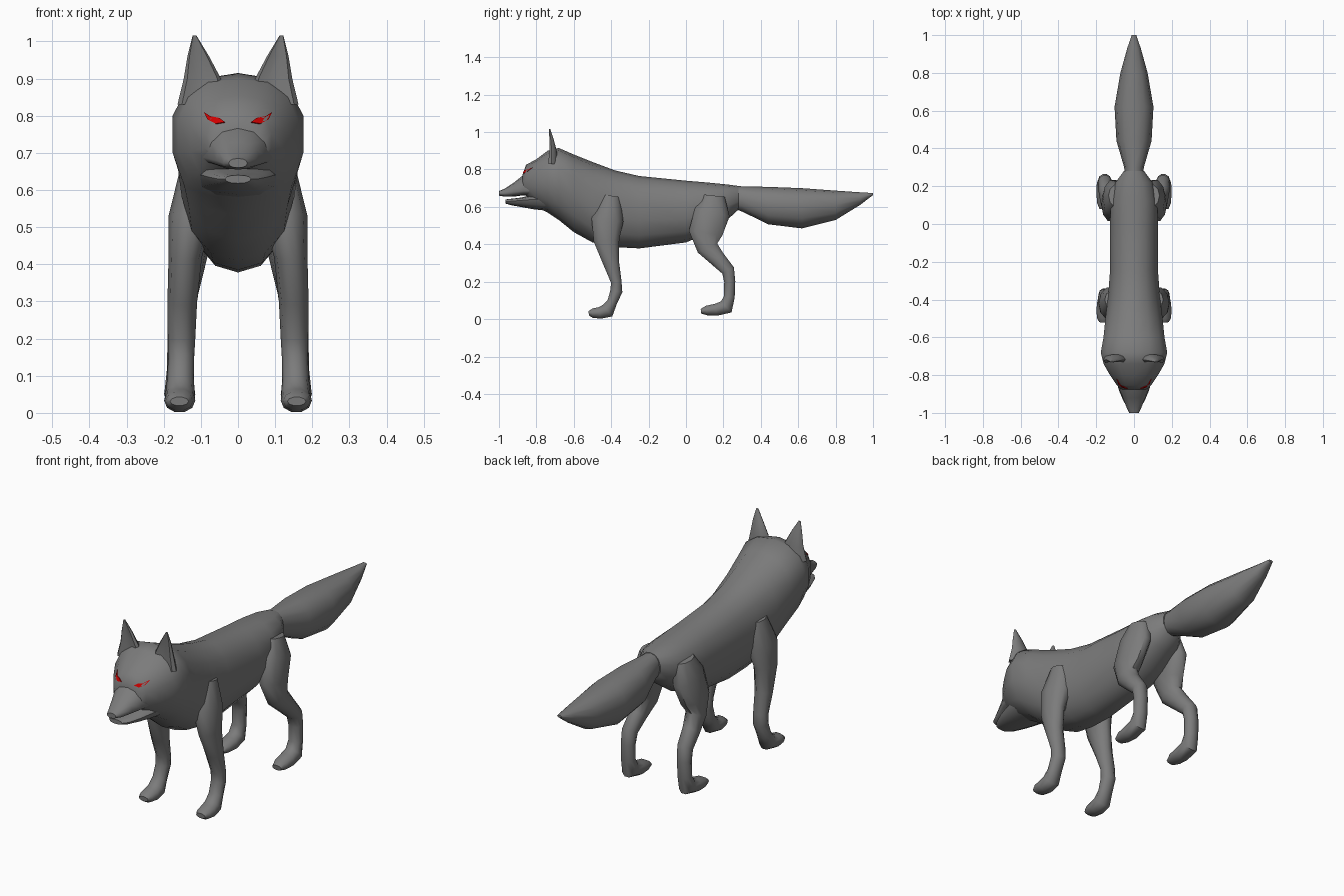
import bpy
import bmesh
from math import sin, cos, pi, radians, copysign
from mathutils import Vector
from mathutils.bvhtree import BVHTree

default_cube = bpy.data.objects.get("Cube")
if default_cube:
    bpy.data.objects.remove(default_cube, do_unlink=True)


def make_material(name, colour):
    material = bpy.data.materials.new(name)
    material.use_nodes = True
    material.diffuse_color = colour
    shader = next(n for n in material.node_tree.nodes if n.type == 'BSDF_PRINCIPLED')
    shader.inputs["Base Color"].default_value = colour
    return material


fur = make_material("grey fur", (.2, .2, .2, 1))
eye_red = make_material("red eye", (.64, 0, 0, 1))


def finish(name, bm, material, angle=50):
    """Turn a bmesh into a smooth-shaded object with sharp creases."""
    bmesh.ops.recalc_face_normals(bm, faces=bm.faces)
    mesh = bpy.data.meshes.new(name)
    bm.to_mesh(mesh)
    bm.free()
    mesh.materials.append(material)
    mesh.polygons.foreach_set("use_smooth", [True] * len(mesh.polygons))
    mesh.set_sharp_from_angle(angle=radians(angle))
    obj = bpy.data.objects.new(name, mesh)
    bpy.context.scene.collection.objects.link(obj)
    return obj


def loft(name, rings, angle=50):
    """Skin a series of closed rings and cap both ends."""
    bm = bmesh.new()
    loops = [[bm.verts.new(p) for p in ring] for ring in rings]
    count = len(loops[0])
    for a, b in zip(loops, loops[1:]):
        for i in range(count):
            j = (i + 1) % count
            bm.faces.new((a[i], a[j], b[j], b[i]))
    bm.faces.new(loops[0])
    bm.faces.new(loops[-1])
    return finish(name, bm, fur, angle)


def power(value, exponent):
    return copysign(abs(value) ** exponent, value)


def body_ring(y, top, middle, bottom, width, sides=14, square=.9):
    """Egg-shaped upright section: widest at the middle height."""
    ring = []
    for i in range(sides):
        a = 2 * pi * i / sides
        reach = top - middle if cos(a) > 0 else middle - bottom
        ring.append(Vector((width * power(sin(a), square), y,
                            middle + reach * power(cos(a), square))))
    return ring


def limb_rings(path, side, sides=10):
    """Oval sections square to a path that bends in the side plane."""
    centres = [Vector((side * x, y, z)) for y, z, r, x, w in path]
    rings = []
    for i, (y, z, radius, x, width) in enumerate(path):
        before = centres[max(i - 1, 0)]
        after = centres[min(i + 1, len(path) - 1)]
        across = Vector((0, before.z - after.z, after.y - before.y)).normalized()
        rings.append([centres[i] + Vector((width * cos(2 * pi * k / sides), 0, 0))
                      + across * radius * sin(2 * pi * k / sides)
                      for k in range(sides)])
    return rings


# Head, neck and trunk: y, top, middle, bottom, half width
trunk = loft("head_and_body", [body_ring(*row) for row in (
    (-.875, .77, .71, .665, .07),
    (-.855, .825, .73, .66, .092),
    (-.80, .855, .74, .60, .13),
    (-.74, .90, .75, .57, .165),
    (-.68, .915, .76, .53, .18),
    (-.60, .88, .72, .465, .165),
    (-.50, .84, .64, .41, .155),
    (-.38, .795, .60, .385, .14),
    (-.25, .765, .58, .378, .13),
    (0, .74, .58, .41, .13),
    (.12, .73, .60, .46, .125),
    (.22, .72, .63, .53, .10),
    (.28, .712, .645, .585, .055))])

# Muzzle and the open lower jaw
muzzle = loft("muzzle", [body_ring(*row, sides=12) for row in (
    (-1, .685, .672, .66, .025),
    (-.97, .697, .672, .655, .04),
    (-.92, .73, .68, .655, .06),
    (-.87, .77, .685, .662, .082),
    (-.80, .80, .69, .66, .105))])
loft("lower_jaw", [body_ring(*row, sides=12) for row in (
    (-.965, .64, .63, .618, .035),
    (-.94, .643, .63, .61, .055),
    (-.88, .65, .635, .599, .08),
    (-.82, .665, .64, .588, .097),
    (-.75, .67, .64, .58, .11))])

# Tail
loft("tail", [body_ring(*row, sides=12) for row in (
    (.20, .715, .66, .61, .045),
    (.30, .71, .64, .575, .052),
    (.44, .707, .61, .507, .093),
    (.62, .70, .60, .485, .103),
    (.80, .687, .61, .53, .072),
    (.93, .678, .645, .61, .036),
    (1, .674, .669, .663, .012))])

# Leg paths: y, z, in-plane radius, x, half width
front_leg = (
    (-.40, .66, .05, .11, .045),
    (-.42, .53, .09, .125, .062),
    (-.425, .42, .072, .142, .045),
    (-.40, .30, .045, .15, .04),
    (-.373, .20, .03, .152, .037),
    (-.372, .15, .034, .153, .035),
    (-.395, .09, .028, .155, .036),
    (-.42, .045, .042, .156, .04),
    (-.46, .033, .033, .157, .042),
    (-.50, .032, .026, .158, .037),
    (-.52, .031, .012, .158, .025))
hind_leg = (
    (.15, .66, .06, .09, .045),
    (.14, .57, .10, .11, .055),
    (.105, .46, .095, .123, .05),
    (.115, .38, .06, .135, .043),
    (.17, .32, .045, .147, .04),
    (.225, .26, .037, .153, .037),
    (.234, .20, .031, .155, .035),
    (.232, .12, .03, .156, .035),
    (.215, .065, .043, .157, .04),
    (.16, .05, .034, .157, .042),
    (.11, .046, .027, .158, .037),
    (.08, .042, .013, .158, .025))

# Ear sections: z, x, y, half width, half depth
ear = (
    (.83, .10, -.72, .063, .036),
    (.90, .096, -.718, .05, .028),
    (.96, .107, -.723, .029, .017),
    (1.016, .117, -.73, .005, .005))


def ear_rings(side, sides=10):
    """Oval sections with a flattened, slightly hollow front."""
    rings = []
    for z, x, y, width, depth in ear:
        ring = []
        for k in range(sides):
            a = 2 * pi * k / sides
            bulge = sin(a) if sin(a) > 0 else -.5 * sin(2 * a) ** 2
            ring.append(Vector((side * (x + width * cos(a)), y + depth * bulge, z)))
        rings.append(ring)
    return rings


# Eye outline in x and z, laid onto the face
eye_outline = ((.035, .783), (.06, .779), (.082, .79), (.092, .81),
               (.075, .799), (.05, .794))
surfaces = []
for obj in (trunk, muzzle):
    mesh = obj.data
    surfaces.append(BVHTree.FromPolygons([v.co.copy() for v in mesh.vertices],
                                         [tuple(p.vertices) for p in mesh.polygons]))


def on_face(x, z):
    hits = [s.ray_cast(Vector((x, -2, z)), Vector((0, 1, 0)))[0] for s in surfaces]
    return Vector((x, min(h.y for h in hits if h) - .005, z))


for label, side in (("left", 1), ("right", -1)):
    loft(label + "_front_leg", limb_rings(front_leg, side))
    loft(label + "_hind_leg", limb_rings(hind_leg, side))
    loft(label + "_ear", ear_rings(side))
    bm = bmesh.new()
    points = [bm.verts.new(on_face(side * x, z)) for x, z in eye_outline]
    # Two quads meeting along the middle follow the curve of the face
    for corners in ((0, 1, 4, 5), (1, 2, 3, 4)):
        order = corners if side > 0 else corners[::-1]
        bm.faces.new([points[i] for i in order])
    bmesh.ops.recalc_face_normals(bm, faces=bm.faces)
    if sum(f.normal.y for f in bm.faces) > 0:
        bmesh.ops.reverse_faces(bm, faces=bm.faces)
    bmesh.ops.solidify(bm, geom=bm.faces[:], thickness=.004)
    finish(label + "_eye", bm, eye_red, 30)
